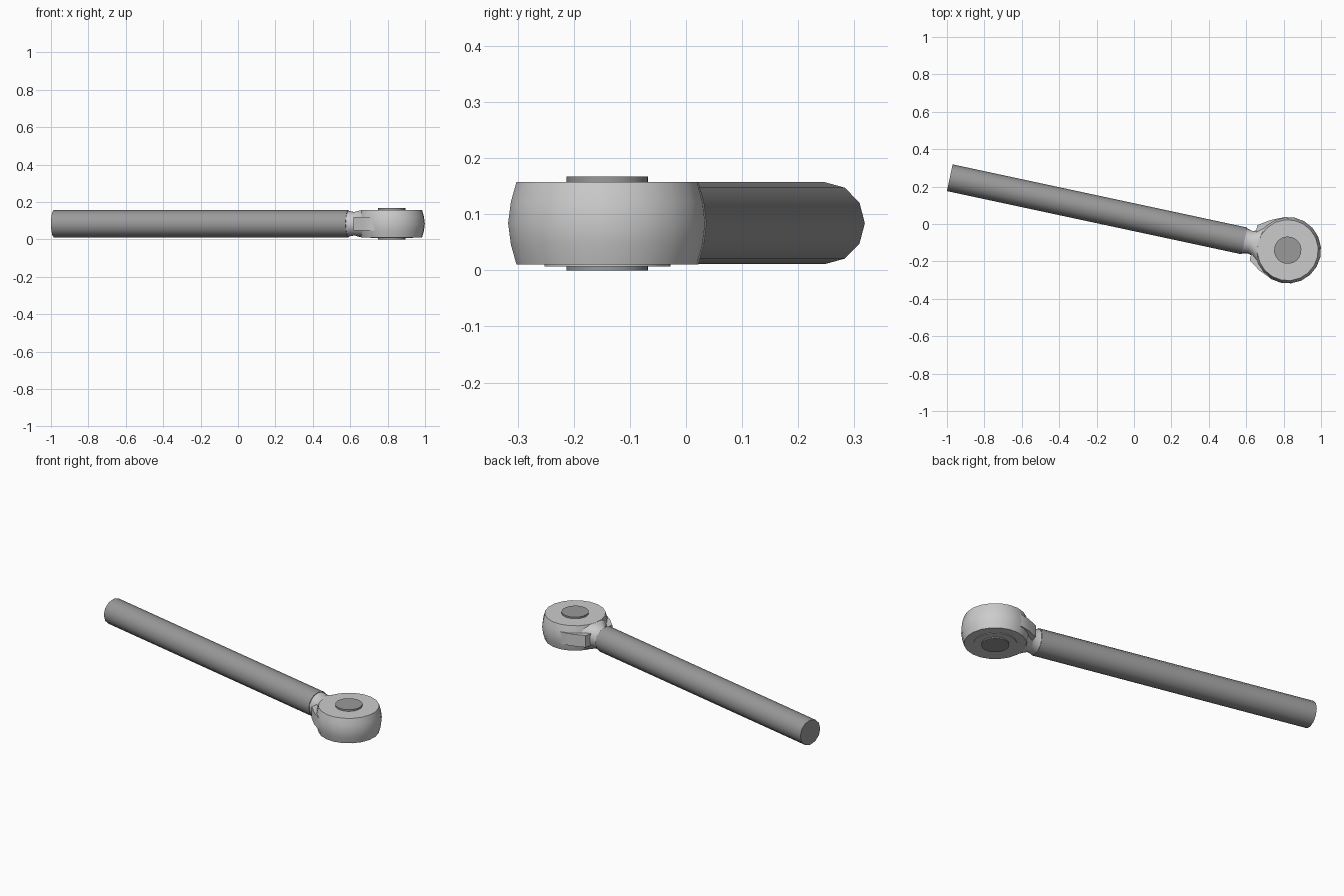
import bpy, bmesh, math
from mathutils import Matrix

if "Cube" in bpy.data.objects:
    bpy.data.objects.remove(bpy.data.objects["Cube"])

# Local frame: origin at the eye centre, +x pointing away from the rod
FRAME = Matrix.Translation((0.822, -0.14, 0.084)) @ Matrix.Rotation(math.radians(-12.1), 4, 'Z')


def grey(name, v):
    m = bpy.data.materials.new(name)
    m.diffuse_color = (v, v, v, 1)
    m.use_nodes = True
    m.node_tree.nodes["Principled BSDF"].inputs["Base Color"].default_value = m.diffuse_color
    return m


dark = grey("dark_steel", 0.32)
light = grey("light_steel", 0.75)


def loft(name, rings, mat, angle=35):
    """Skin a list of equal-length rings and cap both ends."""
    bm = bmesh.new()
    loops = [[bm.verts.new(p) for p in r] for r in rings]
    n = len(loops[0])
    for a, b in zip(loops, loops[1:]):
        for i in range(n):
            j = (i + 1) % n
            bm.faces.new((a[i], a[j], b[j], b[i]))
    bm.faces.new(loops[0])
    bm.faces.new(loops[-1])
    bmesh.ops.recalc_face_normals(bm, faces=bm.faces[:])
    me = bpy.data.meshes.new(name)
    bm.to_mesh(me)
    bm.free()
    ob = bpy.data.objects.new(name, me)
    bpy.context.collection.objects.link(ob)
    ob.matrix_world = FRAME
    me.materials.append(mat)
    bpy.ops.object.select_all(action='DESELECT')
    ob.select_set(True)
    bpy.context.view_layer.objects.active = ob
    bpy.ops.object.shade_smooth_by_angle(angle=math.radians(angle))
    return ob


def lathe(profile, n):
    """Rings around z from (radius, z) points."""
    return [[(r * math.cos(2 * math.pi * i / n), r * math.sin(2 * math.pi * i / n), z)
             for i in range(n)] for r, z in profile]


def section(u, w, h, n=24, gain=1.0):
    """Ring across the rod axis; gain flattens its top and bottom."""
    pts = []
    for i in range(n):
        a = 2 * math.pi * i / n
        z = max(-h, min(h, gain * h * math.sin(a)))
        pts.append((u, w * math.cos(a), z))
    return pts


# Rod
loft("rod", [section(-1.848, 0.073, 0.073, 12), section(-0.237, 0.073, 0.073, 12)], dark)

# Eye: barrel-sided ring body
loft("eye_body", lathe([(0.163, -0.0735), (0.173, -0.038), (0.178, 0),
                        (0.173, 0.038), (0.163, 0.0735)], 20), light)

# Neck flaring from the rod into the eye
loft("neck", [section(-0.24, 0.069, 0.069), section(-0.205, 0.061, 0.063),
              section(-0.185, 0.068, 0.067, gain=1.05),
              section(-0.16, 0.088, 0.073, gain=1.12),
              section(-0.10, 0.135, 0.073, gain=1.5),
              section(-0.04, 0.145, 0.073, gain=1.5)], light)

# Shoulder web, tangent to the eye, with square ends beside the neck
web = [(-0.187, 0.097), (-0.125, 0.138), (-0.07, 0.162), (0, 0.165)]
outline = web + [(x, -y) for x, y in reversed(web)]
loft("shoulder_web", [[(x, y, z) for x, y in outline] for z in (-0.035, 0.035)], light)

# Pin and lower seat ring
loft("pin", lathe([(0.073, -0.084), (0.073, 0.083)], 20), dark)
loft("lower_seat", lathe([(0.113, -0.077), (0.113, -0.05)], 20), light)
